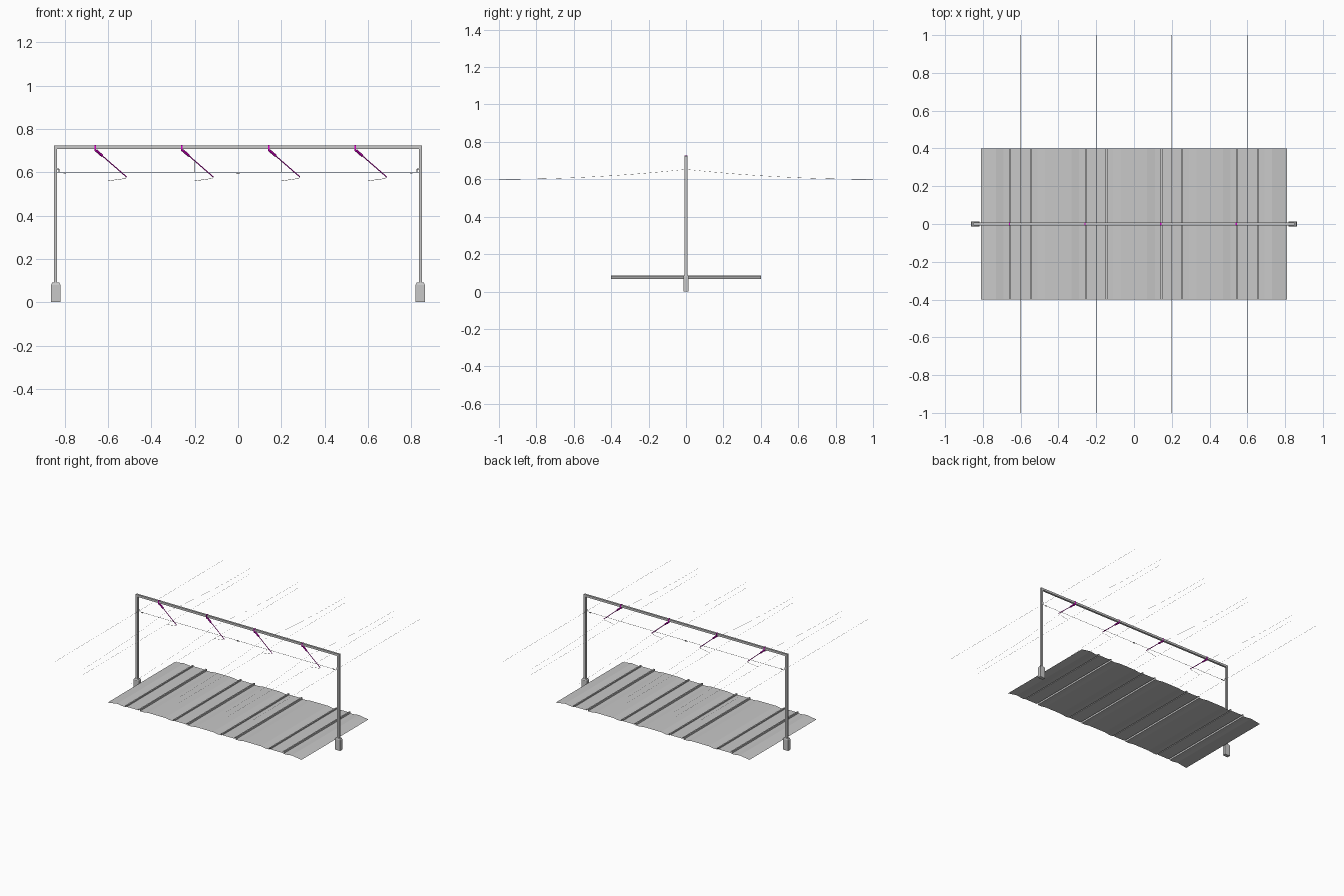
import bpy, bmesh, math
from mathutils import Vector

if "Cube" in bpy.data.objects:
    bpy.data.objects.remove(bpy.data.objects["Cube"])


def material(name, r, g, b):
    m = bpy.data.materials.new(name)
    m.diffuse_color = (r, g, b, 1)
    m.use_nodes = True
    m.node_tree.nodes["Principled BSDF"].inputs["Base Color"].default_value = m.diffuse_color
    return m


GREY = material("light grey", 0.58, 0.58, 0.58)
MAGENTA = material("magenta", 0.70, 0.0, 0.60)


def mesh_object(name, bm, *mats):
    me = bpy.data.meshes.new(name)
    bm.to_mesh(me)
    bm.free()
    for m in mats:
        me.materials.append(m)
    ob = bpy.data.objects.new(name, me)
    bpy.context.collection.objects.link(ob)
    return ob


def box(name, center, size, mat, top=1.0):
    bm = bmesh.new()
    bmesh.ops.create_cube(bm, size=1)
    for v in bm.verts:
        k = top if v.co.z > 0 else 1
        v.co = Vector((v.co.x * size[0] * k, v.co.y * size[1] * k, v.co.z * size[2])) + Vector(center)
    return mesh_object(name, bm, mat)


def rod(name, points, radius, mat, sides=4):
    """Thin straight segments joined along a list of points."""
    bm = bmesh.new()
    for a, b in zip(points, points[1:]):
        a, b = Vector(a), Vector(b)
        d = b - a
        new = bmesh.ops.create_cone(bm, segments=sides, radius1=radius, radius2=radius,
                                    depth=d.length, cap_ends=True)["verts"]
        q = d.to_track_quat('Z', 'Y')
        for v in new:
            v.co = q @ v.co + (a + b) / 2
    return mesh_object(name, bm, mat)


TRACKS = (-0.6, -0.2, 0.2, 0.6)

# Ballast bed: one thin sheet with a stepped, gently rolling profile
profile = [(-0.81, 0.066)]
for t in TRACKS:
    profile += [(t - 0.13, 0.079), (t - 0.09, 0.073), (t - 0.06, 0.073), (t - 0.06, 0.086),
                (t - 0.05, 0.086), (t - 0.05, 0.077), (t + 0.05, 0.077), (t + 0.05, 0.086),
                (t + 0.06, 0.086), (t + 0.06, 0.073), (t + 0.09, 0.073), (t + 0.13, 0.079)]
profile.append((0.81, 0.066))
bm = bmesh.new()
rows = [[bm.verts.new((x, y, z)) for x, z in profile] for y in (-0.4, 0.4)]
for i in range(len(profile) - 1):
    bm.faces.new((rows[0][i], rows[0][i + 1], rows[1][i + 1], rows[1][i]))
mesh_object("track_bed", bm, GREY)

# Portal frame: posts, footings and crossbeam
box("crossbeam", (0, 0, 0.716), (1.70, 0.015, 0.016), GREY)
for side, s in (("left", -1), ("right", 1)):
    box(side + "_post", (s * 0.842, 0, 0.38), (0.015, 0.015, 0.66), GREY)
    box(side + "_footing", (s * 0.841, 0, 0.04), (0.044, 0.026, 0.08), GREY)
    box(side + "_footing_cap", (s * 0.841, 0, 0.085), (0.044, 0.026, 0.010), GREY, top=0.75)
    # Line feeder hung beside each post
    rod(side + "_feeder_bracket", [(s * 0.836, 0, 0.615), (s * 0.826, 0, 0.615), (s * 0.826, 0, 0.602)],
        0.002, GREY, 6)
    rod(side + "_feeder_wire", [(s * 0.826, -1, 0.602), (s * 0.826, 1, 0.602)], 0.0006, GREY)
    box(side + "_span_clamp", (s * 0.80, 0, 0.596), (0.012, 0.005, 0.006), GREY)

# Cross-span cable between posts
rod("span_cable", [(-0.836, 0, 0.597), (0.836, 0, 0.597)], 0.0012, GREY)
box("span_middle_clamp", (0, 0, 0.596), (0.014, 0.006, 0.007), GREY)

# Registration arm, insulator and wires for each track
for n, t in enumerate(TRACKS, 1):
    top, tip = Vector((t - 0.06, 0, 0.705)), Vector((t + 0.086, 0, 0.578))
    box(f"arm_clamp_{n}", (t - 0.059, 0, 0.712), (0.007, 0.018, 0.028), MAGENTA)
    rod(f"arm_insulator_{n}", [top.lerp(tip, 0.03), top.lerp(tip, 0.24)], 0.006, MAGENTA, 8)
    rod(f"arm_{n}", [top, tip], 0.0025, MAGENTA, 6)
    rod(f"steady_arm_{n}", [tip, (t + 0.08, 0, 0.571), (t, 0, 0.560)], 0.001, GREY)
    # Support wire sags away from the gantry, contact wire stays level
    sag = [(t, y / 8, 0.60 + 0.053 * (1 - abs(y / 8)) ** 2) for y in range(-8, 9)]
    rod(f"support_wire_{n}", sag, 0.0005, GREY)
    rod(f"contact_wire_{n}", [(t, -1, 0.559), (t, 1, 0.559)], 0.0005, GREY)
